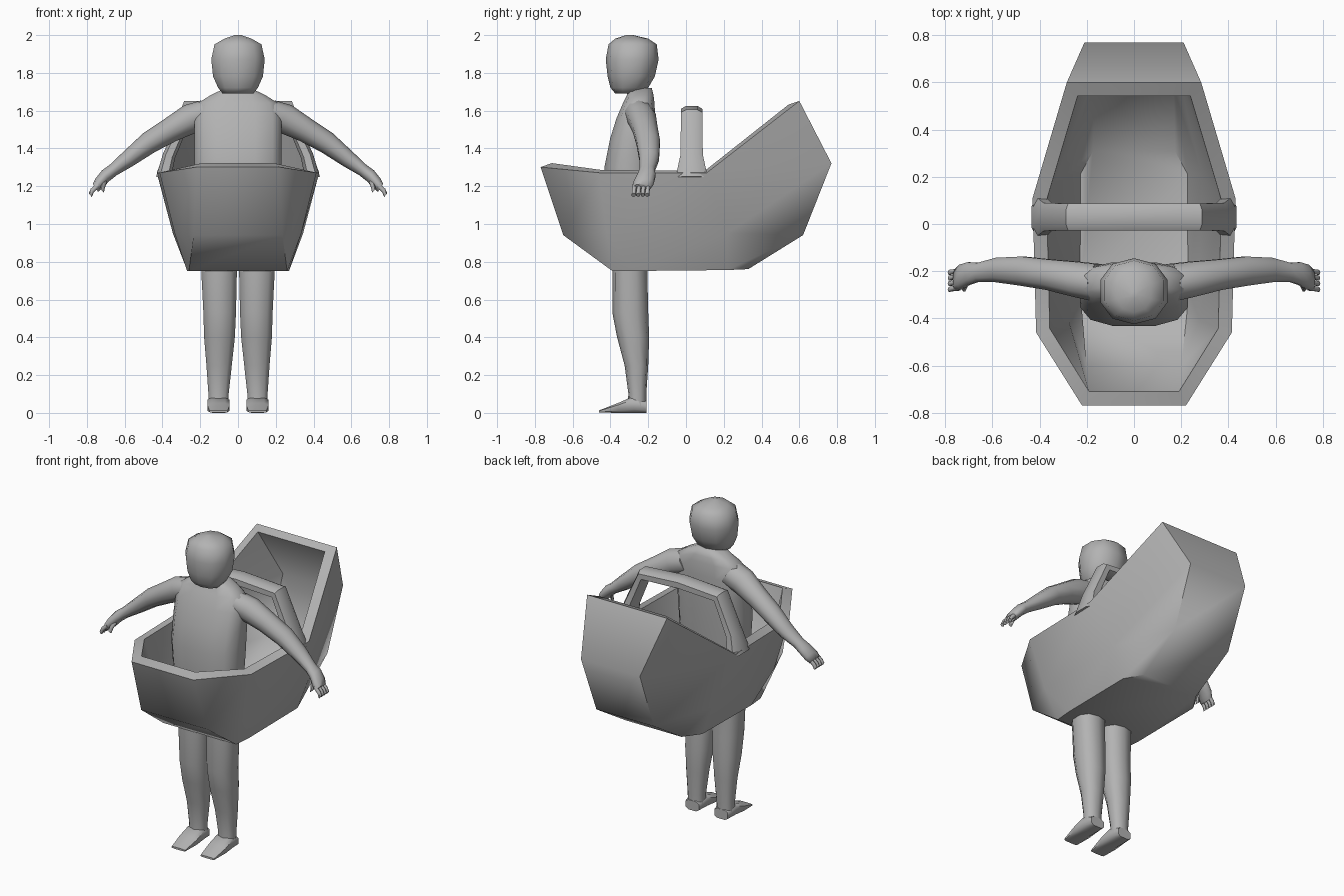
import bpy, bmesh, math
from mathutils import Vector

if "Cube" in bpy.data.objects:
    bpy.data.objects.remove(bpy.data.objects["Cube"])

grey = bpy.data.materials.new("plain_grey")
grey.diffuse_color = (0.45, 0.45, 0.45, 1)
grey.use_nodes = True
grey.node_tree.nodes["Principled BSDF"].inputs["Base Color"].default_value = grey.diffuse_color


def finish(name, bm, angle=60, thickness=0):
    """Turn a bmesh into a shaded object, optionally thickened inwards."""
    bmesh.ops.recalc_face_normals(bm, faces=bm.faces[:])
    mesh = bpy.data.meshes.new(name)
    bm.to_mesh(mesh)
    bm.free()
    mesh.materials.append(grey)
    ob = bpy.data.objects.new(name, mesh)
    bpy.context.collection.objects.link(ob)
    bpy.ops.object.select_all(action='DESELECT')
    bpy.context.view_layer.objects.active = ob
    ob.select_set(True)
    if thickness:
        mod = ob.modifiers.new("wall", 'SOLIDIFY')
        mod.thickness = thickness
        mod.offset = -1
        mod.use_even_offset = True
        bpy.ops.object.modifier_apply(modifier=mod.name)
    bpy.ops.object.shade_smooth_by_angle(angle=math.radians(angle))
    return ob


def loft(name, rings, n=8, power=1.0, angle=60):
    """Closed tube through rings of (centre, half axis u, half axis v)."""
    bm = bmesh.new()
    loops = []
    for c, u, v in rings:
        c, u, v = Vector(c), Vector(u), Vector(v)
        loop = []
        for i in range(n):
            a = 2 * math.pi * (i + 0.5) / n
            ca, sa = math.cos(a), math.sin(a)
            ca = math.copysign(abs(ca) ** power, ca)
            sa = math.copysign(abs(sa) ** power, sa)
            loop.append(bm.verts.new(c + u * ca + v * sa))
        loops.append(loop)
    for a, b in zip(loops, loops[1:]):
        for i in range(n):
            j = (i + 1) % n
            bm.faces.new((a[i], a[j], b[j], b[i]))
    bm.faces.new(loops[0])
    bm.faces.new(loops[-1])
    return finish(name, bm, angle)


def upright(rows, x=0):
    """Horizontal rings from (z, y front, y back, half width[, x])."""
    return [((r[4] if len(r) > 4 else x, (r[1] + r[2]) / 2, r[0]),
             (r[3], 0, 0), (0, (r[2] - r[1]) / 2, 0)) for r in rows]


# Hull: three levels of four mirrored points, plus a raised rear hood
levels = [
    [(.26, -.39, .75), (.27, -.28, .75), (.27, .22, .755), (.20, .33, .76)],
    [(.235, -.65, .94), (.335, -.42, .95), (.345, .22, .95), (.205, .62, .94)],
    [(.22, -.77, 1.30), (.415, -.46, 1.27), (.43, .11, 1.27), (.21, .77, 1.32)],
]
bm = bmesh.new()
rings = []
for lv in levels:
    pts = lv + [(-x, y, z) for x, y, z in reversed(lv)]
    rings.append([bm.verts.new(p) for p in pts])
for a, b in zip(rings, rings[1:]):
    for i in range(8):
        j = (i + 1) % 8
        bm.faces.new((a[i], a[j], b[j], b[i]))
bm.faces.new(rings[0][::-1])
top = rings[-1]
hr, hl = [bm.verts.new((s * .285, .60, 1.65)) for s in (1, -1)]
bm.faces.new((top[2], top[3], hr))
bm.faces.new((top[3], top[4], hl, hr))
bm.faces.new((top[4], top[5], hl))
finish("boat_hull", bm, 60, 0.06)

# Arched bar across the hull
arch = [(.395, 1.24, .075, .035), (.365, 1.36, .052, .03), (.27, 1.575, .05, .03)]
path = arch + [(0, 1.59, .05, .03)] + [(-x, z, w, t) for x, z, w, t in reversed(arch)]
bar = []
for k, (x, z, w, t) in enumerate(path):
    p, q = path[max(k - 1, 0)], path[min(k + 1, len(path) - 1)]
    d = Vector((q[0] - p[0], 0, q[1] - p[1])).normalized()
    bar.append(((x, .03, z), (0, w * 1.2, 0), Vector((d.z, 0, -d.x)) * t * 1.2))
loft("cross_bar", bar, n=8, power=.7, angle=50)

# Torso and neck
loft("torso", upright([
    (.80, -.39, -.20, .19), (1.05, -.42, -.18, .22), (1.30, -.435, -.165, .235),
    (1.45, -.405, -.16, .235), (1.56, -.37, -.16, .235), (1.64, -.335, -.165, .215),
    (1.68, -.315, -.17, .15), (1.72, -.31, -.18, .065)]), n=12, power=.7)

# Head
loft("head", upright([
    (1.69, -.375, -.25, .085), (1.72, -.40, -.20, .11), (1.78, -.415, -.165, .138),
    (1.87, -.425, -.145, .148), (1.95, -.41, -.155, .13), (1.98, -.375, -.20, .075),
    (2.0, -.315, -.285, .015)]), n=10, power=.9)

for s, side in ((1, "right"), (-1, "left")):
    # Arm, narrowing from shoulder to wrist and ending in the palm
    arm = [(.15, -.25, 1.58, .08, .085), (.24, -.235, 1.56, .075, .08),
           (.36, -.215, 1.495, .065, .065), (.47, -.20, 1.43, .062, .058),
           (.58, -.195, 1.345, .052, .045), (.66, -.205, 1.285, .04, .033),
           (.70, -.21, 1.255, .048, .034), (.735, -.225, 1.215, .053, .032),
           (.755, -.235, 1.19, .046, .025)]
    loft(side + "_arm", [((s * x, y, z), (0, w * 1.05, 0),
                          (s * .55 * h, 0, .85 * h)) for x, y, z, w, h in arm], n=10)
    # Fingers and thumb
    for k in range(4):
        y = -.272 + k * .024
        loft(f"{side}_finger_{k + 1}", [
            ((s * x, y - dy, z), (0, .012, 0), (s * .008, 0, .010))
            for x, z, dy in ((.74, 1.205, 0), (.772, 1.175, .003), (.782, 1.152, .005))], n=6)
    loft(side + "_thumb", [
        ((s * x, y, z), (0, .013, 0), (s * .010, 0, .010))
        for x, y, z in ((.70, -.235, 1.24), (.715, -.265, 1.20), (.72, -.275, 1.175))], n=6)
    # Leg down to the ankle
    loft(side + "_leg", upright([
        (.95, -.40, -.20, .10, s * .10), (.74, -.39, -.205, .098, s * .10),
        (.53, -.39, -.20, .09, s * .097), (.40, -.365, -.195, .085, s * .098),
        (.25, -.325, -.20, .07, s * .10), (.10, -.305, -.21, .056, s * .103),
        (.02, -.31, -.21, .054, s * .103)]), n=10, power=.85)
    # Foot tapering forwards to the toes
    loft(side + "_foot", [
        ((s * .103, y, h / 2), (w, 0, 0), (0, 0, h / 2 * 1.08))
        for y, h, w in ((-.21, .06, .05), (-.28, .085, .06), (-.36, .05, .062),
                        (-.46, .012, .05))], n=8, power=.6)

# Settle everything exactly on the floor
bpy.context.view_layer.update()
low = min((o.matrix_world @ v.co).z for o in bpy.data.objects for v in o.data.vertices)
for o in bpy.data.objects:
    o.location.z -= low
